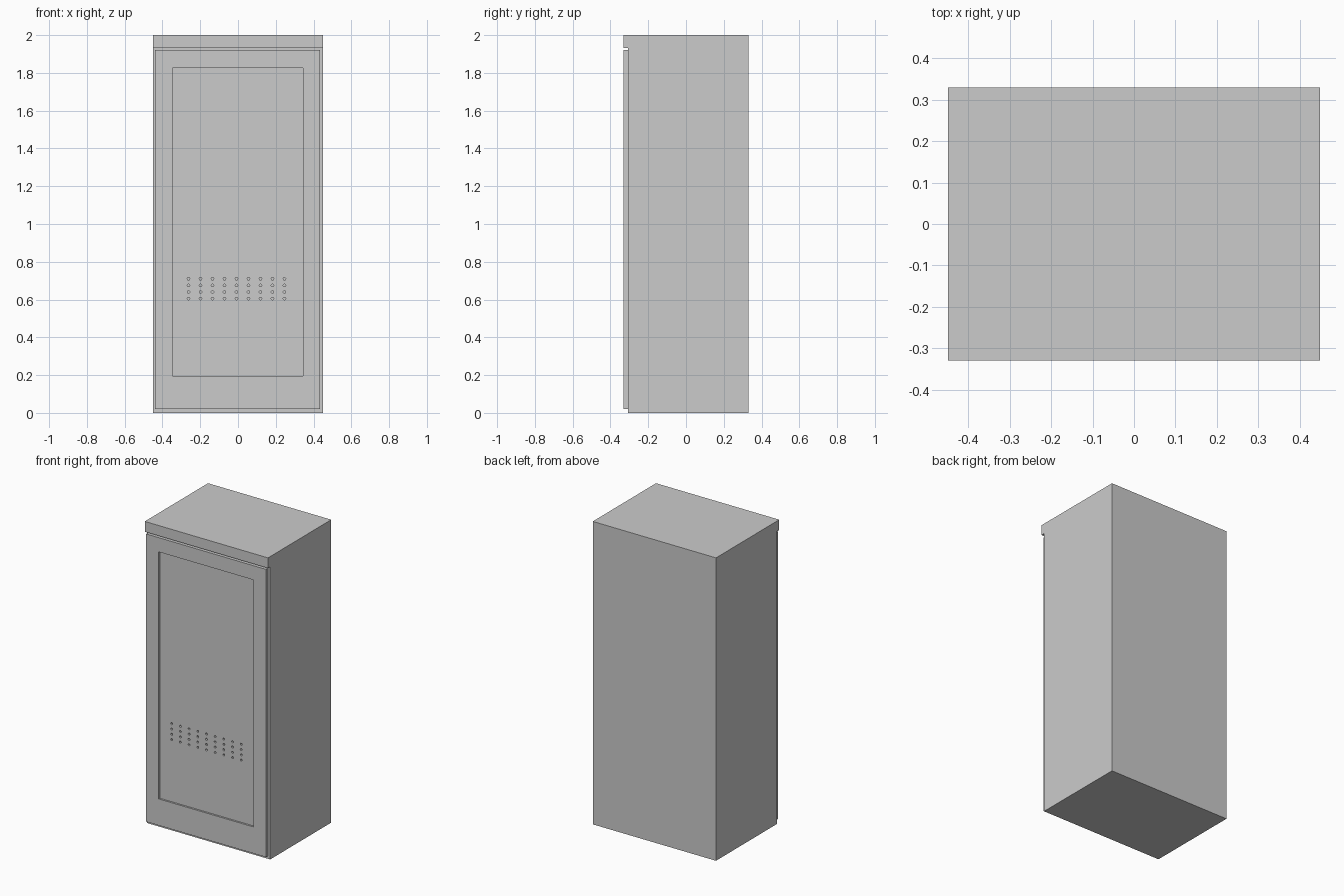
import bpy, bmesh
from mathutils import Matrix

if "Cube" in bpy.data.objects:
    bpy.data.objects.remove(bpy.data.objects["Cube"])


def add_object(name, bm):
    bmesh.ops.recalc_face_normals(bm, faces=bm.faces)
    mesh = bpy.data.meshes.new(name)
    bm.to_mesh(mesh)
    bm.free()
    obj = bpy.data.objects.new(name, mesh)
    bpy.context.collection.objects.link(obj)
    return obj


def add_box(bm, lo, hi):
    size = [b - a for a, b in zip(lo, hi)]
    mid = [(a + b) / 2 for a, b in zip(lo, hi)]
    m = Matrix.Translation(mid) @ Matrix.Diagonal((*size, 1))
    return bmesh.ops.create_cube(bm, size=1, matrix=m)


BODY_FRONT, DOOR_FRONT, BACK = -0.307, -0.33, 0.33
RECESS = 0.012

# Cabinet body: side profile with overhanging top lip, extruded across x
bm = bmesh.new()
profile = [(BACK, 0), (BACK, 2), (DOOR_FRONT, 2), (DOOR_FRONT, 1.932),
           (BODY_FRONT, 1.932), (BODY_FRONT, 0)]
side = bm.faces.new([bm.verts.new((-0.45, y, z)) for y, z in profile])
ext = bmesh.ops.extrude_face_region(bm, geom=[side], use_keep_orig=True)
bmesh.ops.translate(bm, vec=(0.9, 0, 0),
                    verts=[v for v in ext["geom"] if isinstance(v, bmesh.types.BMVert)])
add_object("cabinet_body", bm)

# Door slab
bm = bmesh.new()
add_box(bm, (-0.44, DOOR_FRONT, 0.02), (0.435, BODY_FRONT, 1.92))
door = add_object("door", bm)

# Cutter for the recessed panel
bm = bmesh.new()
add_box(bm, (-0.348, DOOR_FRONT - 0.05, 0.195), (0.345, DOOR_FRONT + RECESS, 1.826))
panel_cutter = add_object("panel_cutter", bm)

# Cutter for the 9 x 4 grid of vent holes
bm = bmesh.new()
for col in range(9):
    for row in range(4):
        centre = (-0.262 + col * 0.0635, DOOR_FRONT, 0.605 + row * 0.035)
        bmesh.ops.create_cone(bm, cap_ends=True, segments=12, radius1=0.007,
                              radius2=0.007, depth=0.1,
                              matrix=Matrix.Translation(centre) @ Matrix.Rotation(1.5707963, 4, 'X'))
vent_cutter = add_object("vent_cutter", bm)

# Cut the door and discard the cutters
bpy.context.view_layer.objects.active = door
for cutter in (panel_cutter, vent_cutter):
    cutter.hide_render = True
    mod = door.modifiers.new(cutter.name, 'BOOLEAN')
    mod.operation = 'DIFFERENCE'
    mod.solver = 'EXACT'
    mod.object = cutter
    bpy.ops.object.modifier_apply(modifier=mod.name)
    bpy.data.objects.remove(cutter)
